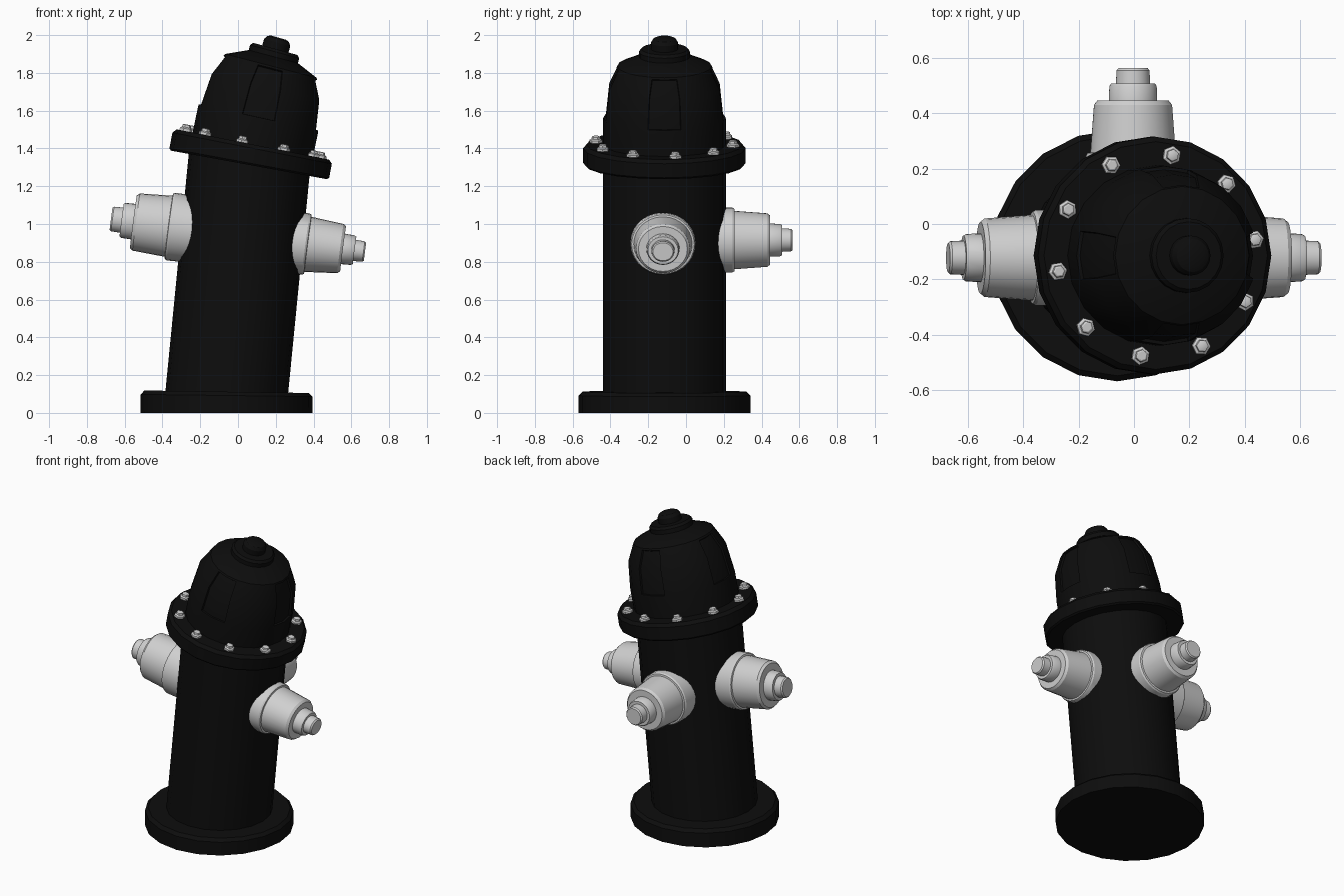
import bpy, bmesh, math
from mathutils import Matrix, Vector

cube = bpy.data.objects.get("Cube")
if cube:
    bpy.data.objects.remove(cube, do_unlink=True)

BASE_X, BASE_Y = -0.061, -0.114   # foot of the leaning axis
BEND = 0.137                      # lean in radians per unit of height


def material(name, value, roughness):
    mat = bpy.data.materials.new(name)
    mat.use_nodes = True
    color = (value, value, value, 1)
    mat.diffuse_color = color
    bsdf = mat.node_tree.nodes["Principled BSDF"]
    bsdf.inputs["Base Color"].default_value = color
    bsdf.inputs["Roughness"].default_value = roughness
    return mat


black = material("black paint", 0.004, 0.6)
silver = material("light grey metal", 0.63, 0.5)


def bend(co):
    """Lean the upright model along an arc towards +x."""
    radius = 1 / BEND
    angle = co.z * BEND
    arm = radius - co.x
    return Vector((BASE_X + radius - arm * math.cos(angle),
                   BASE_Y + co.y, arm * math.sin(angle)))


def lathe(bm, profile, sides, matrix=Matrix()):
    """Closed solid of revolution from (radius, height) points."""
    rings = []
    for r, h in profile:
        angles = [math.tau * i / sides for i in range(sides)]
        rings.append([bm.verts.new(matrix @ Vector((r * math.cos(a), r * math.sin(a), h)))
                      for a in angles])
    for low, high in zip(rings, rings[1:]):
        for i in range(sides):
            j = (i + 1) % sides
            bm.faces.new((low[i], low[j], high[j], high[i]))
    bm.faces.new(rings[0][::-1])
    bm.faces.new(rings[-1])


def finish(bm, name, mat):
    bmesh.ops.recalc_face_normals(bm, faces=bm.faces)
    for v in bm.verts:
        v.co = bend(v.co)
    mesh = bpy.data.meshes.new(name)
    bm.to_mesh(mesh)
    bm.free()
    mesh.materials.append(mat)
    obj = bpy.data.objects.new(name, mesh)
    bpy.context.collection.objects.link(obj)
    bpy.ops.object.select_all(action='DESELECT')
    obj.select_set(True)
    bpy.context.view_layer.objects.active = obj
    bpy.ops.object.shade_smooth_by_angle(angle=math.radians(30))
    return obj


def turned_part(name, profile, mat, sides=20):
    bm = bmesh.new()
    lathe(bm, profile, sides)
    finish(bm, name, mat)


# Foot, barrel and bolted flange
turned_part("foot_plate", [(.455, 0), (.455, .092), (.435, .112), (.32, .112)], black)
turned_part("barrel", [(.325, .1), (.325, 1.33)], black)
turned_part("flange", [(.32, 1.32), (.42, 1.32), (.43, 1.33), (.43, 1.41),
                       (.412, 1.43), (.32, 1.43)], black)

# Dome with four sunken panels
bm = bmesh.new()
lathe(bm, [(.325, 1.42), (.325, 1.565), (.305, 1.743), (.25, 1.857), (.13, 1.91)], 20)
bmesh.ops.recalc_face_normals(bm, faces=bm.faces)
panels = []
for turn in range(4):
    out = Vector((math.cos(turn * math.pi / 2), math.sin(turn * math.pi / 2)))
    panel = []
    for f in bm.faces:
        c = f.calc_center_median()
        if 1.57 < c.z < 1.86 and c.xy.normalized().dot(out) > math.cos(math.radians(18)):
            panel.append(f)
    panels.append(panel)
for panel in panels:
    bmesh.ops.inset_region(bm, faces=panel, thickness=.012, use_even_offset=True)
    bmesh.ops.inset_region(bm, faces=panel, thickness=.002, depth=-.012, use_even_offset=True)
finish(bm, "dome", black)

# Cap and knob on top
turned_part("top_cap", [(.125, 1.88), (.135, 1.89), (.135, 1.935), (.122, 1.95), (.05, 1.95)], black)
turned_part("top_knob", [(.072, 1.94), (.072, 1.985), (.06, 2.004), (.042, 2.012)], black)

# Three outlets: left, back and right
outlet = [(.172, .2), (.172, .36), (.166, .37), (.155, .372), (.142, .545), (.13, .56),
          (.088, .56), (.086, .612), (.08, .622), (.062, .622), (.06, .67), (.053, .678)]
for name, turn, height, shift in (("left_outlet", 0, .943, -.008),
                                  ("back_outlet", 90, .917, 0),
                                  ("right_outlet", 180, .943, -.008)):
    bm = bmesh.new()
    place = (Matrix.Translation((0, shift, height))
             @ Matrix.Rotation(math.radians(turn), 4, 'Z')
             @ Matrix.Rotation(math.pi / 2, 4, 'Y'))
    lathe(bm, outlet, 28, place)
    finish(bm, name, silver)

# Ring of ten hex bolts
bm = bmesh.new()
for i in range(10):
    a = math.radians(9 + 36 * i)
    place = Matrix.Translation((.367 * math.cos(a), .367 * math.sin(a), 1.425)) @ Matrix.Rotation(a, 4, 'Z')
    lathe(bm, [(.034, 0), (.034, .018), (.024, .024), (.022, .036), (.016, .039)], 6, place)
finish(bm, "flange_bolts", silver)
